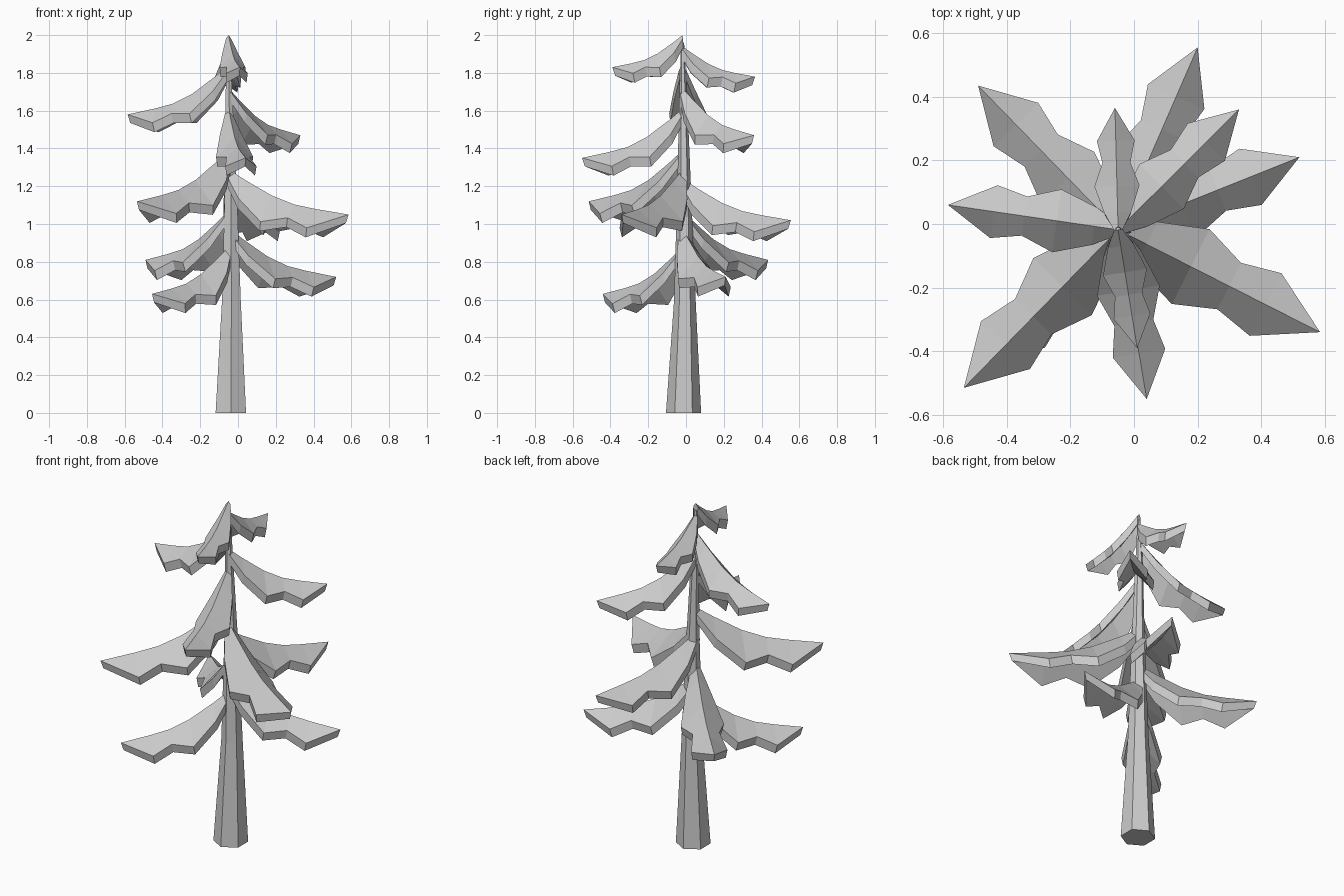
import bpy, bmesh, math
from mathutils import Vector

if "Cube" in bpy.data.objects:
    bpy.data.objects.remove(bpy.data.objects["Cube"])

grey = bpy.data.materials.new("plain grey")
grey.diffuse_color = (0.6, 0.6, 0.6, 1)
grey.use_nodes = True
grey.node_tree.nodes["Principled BSDF"].inputs["Base Color"].default_value = grey.diffuse_color


def finish(bm, name):
    bmesh.ops.recalc_face_normals(bm, faces=bm.faces)
    mesh = bpy.data.meshes.new(name)
    bm.to_mesh(mesh)
    bm.free()
    mesh.materials.append(grey)
    ob = bpy.data.objects.new(name, mesh)
    bpy.context.collection.objects.link(ob)


# Tapered six-sided trunk: (x, y, z, radius)
bm = bmesh.new()
rings = []
for x, y, z, r in [(-.038, -.013, 0, .093), (-.035, -.006, .6, .057), (-.038, -.01, 1.2, .036),
                   (-.048, -.015, 1.7, .02), (-.05, -.018, 1.96, .008)]:
    rings.append([bm.verts.new((x + r * math.cos(math.radians(30 + 60 * i)),
                                y + r * math.sin(math.radians(30 + 60 * i)), z)) for i in range(6)])
for a, b in zip(rings, rings[1:]):
    for i in range(6):
        j = (i + 1) % 6
        bm.faces.new((a[i], a[j], b[j], b[i]))
bm.faces.new(rings[0])
bm.faces.new(rings[-1])
finish(bm, "trunk")

# Branch stations: distance along, ridge height share, half width share, edge slope
STATIONS = [(0, 1, .035, 1.3), (.14, .76, .11, 1.25), (.36, .42, .185, 1.05),
            (.55, .22, .115, .85), (.73, .12, .155, .9)]


def branch(name, tip, rise):
    root = Vector((-.05, -.018, tip[2]))
    tip = Vector(tip)
    u = tip - root
    L = u.length
    u.normalize()
    side = Vector((-u.y, u.x, 0))
    bm = bmesh.new()
    layers = []
    for down in (0, 1):
        rows = []
        for t, h, w, s in STATIONS:
            hw = w * L
            c = root + u * (t * L - .01 * down * (t > 0))
            c.z += h * rise - .05 * down
            rows.append([bm.verts.new(c + side * k * hw * (1 - .08 * down) - Vector((0, 0, abs(k) * hw * s)))
                         for k in (-1, 0, 1)])
        end = bm.verts.new(tip - u * .015 * down - Vector((0, 0, .045 * down)))
        for a, b in zip(rows, rows[1:]):
            for i in (0, 1):
                bm.faces.new((a[i], a[i + 1], b[i + 1], b[i]))
        for i in (0, 1):
            bm.faces.new((rows[-1][i], rows[-1][i + 1], end))
        layers.append([r[0] for r in rows] + [end] + [r[2] for r in reversed(rows)] + [rows[0][1]])
    # rim joining the upper and lower skins
    a, b = layers
    for i in range(len(a)):
        j = (i + 1) % len(a)
        bm.faces.new((a[i], a[j], b[j], b[i]))
    finish(bm, name)


# Branches from lowest to highest: tip position and rise to the trunk
BRANCHES = [((-.455, -.44, .63), .25), ((.52, .21, .72), .26), ((-.49, .435, .81), .26),
            ((.2, .555, 1.02), .22), ((.585, -.34, 1.05), .24), ((-.535, -.515, 1.12), .27),
            ((.04, -.55, 1.35), .26), ((.33, .36, 1.47), .25), ((-.585, .06, 1.58), .26),
            ((-.06, .365, 1.78), .16), ((.01, -.39, 1.83), .17)]
for n, (tip, rise) in enumerate(BRANCHES, 1):
    branch(f"branch_{n}", tip, rise)
